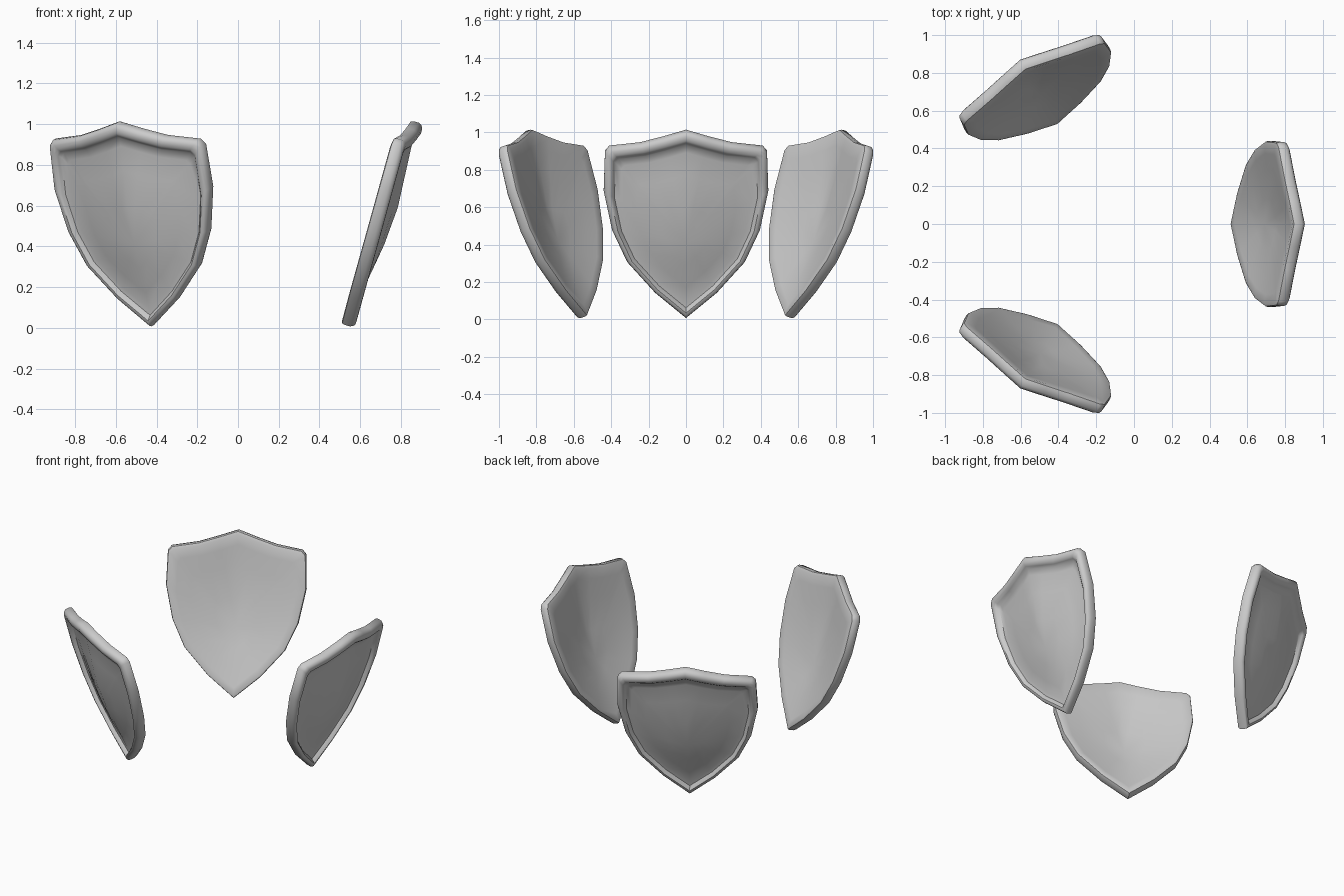
import bpy, bmesh, math

cube = bpy.data.objects.get("Cube")
if cube:
    bpy.data.objects.remove(cube, do_unlink=True)

grey = bpy.data.materials.new("light_grey")
grey.use_nodes = True
grey.diffuse_color = (0.6, 0.6, 0.6, 1)
grey.node_tree.nodes["Principled BSDF"].inputs["Base Color"].default_value = (0.6, 0.6, 0.6, 1)

# Half outline of the shield (half width, height), tip to crest
HALF = [(0, 0.02), (0.165, 0.155), (0.315, 0.32), (0.395, 0.49), (0.44, 0.7),
        (0.433, 0.91), (0.41, 0.935), (0.245, 0.953), (0.12, 0.985), (0, 1.02)]
OUTLINE = HALF + [(-y, z) for y, z in HALF[-2:0:-1]]
MID = 0.42      # height the rings shrink towards
LEAN = 0.28     # outward lean per unit height
# Height and outward bulge along the middle
BULGE = [(0, 0), (0.2, 0.035), (0.4, 0.075), (0.6, 0.092), (0.9, 0.075), (1.02, 0.062)]
WIDTH = [(z, y) for y, z in HALF[:6]]
# Section from the inner face round the rim to the outer panel: (scale, depth)
SECTION = [(0.3, 0), (0.65, 0), (0.85, 0), (0.96, 0), (0.99, 0.006), (1, 0.02),
           (1, 0.046), (0.985, 0.06), (0.96, 0.066), (0.92, 0.064), (0.895, 0.052),
           (0.87, 0.036), (0.8, 0.03), (0.6, 0.03), (0.3, 0.03)]


def interp(table, t):
    for (a, va), (b, vb) in zip(table, table[1:]):
        if t <= b:
            return va + (vb - va) * max(0, t - a) / (b - a)
    return table[-1][1]


def point(y, z, scale, depth):
    y, z = y * scale, MID + (z - MID) * scale
    ratio = min(1, abs(y) / max(interp(WIDTH, z), 0.001))
    bulge = interp(BULGE, z) * (1 - ratio ** max(1, 1.9 - z))
    return (0.595 + LEAN * z + bulge + depth, y, z - LEAN * depth)


# Shield mesh: concentric rings closed by a fan on each face
bm = bmesh.new()
rings = [[bm.verts.new(point(y, z, s, d)) for y, z in OUTLINE] for s, d in SECTION]
n = len(OUTLINE)
for a, b in zip(rings, rings[1:]):
    for i in range(n):
        j = (i + 1) % n
        bm.faces.new((a[i], a[j], b[j], b[i]))
for ring, (s, d) in ((rings[0], SECTION[0]), (rings[-1], SECTION[-1])):
    centre = bm.verts.new(point(0, MID, 0, d))
    for i in range(n):
        bm.faces.new((ring[i], ring[(i + 1) % n], centre))
bmesh.ops.recalc_face_normals(bm, faces=bm.faces)
mesh = bpy.data.meshes.new("shield_mesh")
bm.to_mesh(mesh)
bm.free()
mesh.materials.append(grey)

# Three shields evenly turned about a common centre
bpy.ops.object.select_all(action="DESELECT")
for i, name in enumerate(("left_shield", "back_right_shield", "front_right_shield")):
    ob = bpy.data.objects.new(name, mesh)
    bpy.context.collection.objects.link(ob)
    ob.location.x = -0.1
    ob.rotation_euler.z = math.radians(120 * i)
    if i == 0:
        ob.select_set(True)
        bpy.context.view_layer.objects.active = ob
bpy.ops.object.shade_smooth_by_angle(angle=math.radians(50))
